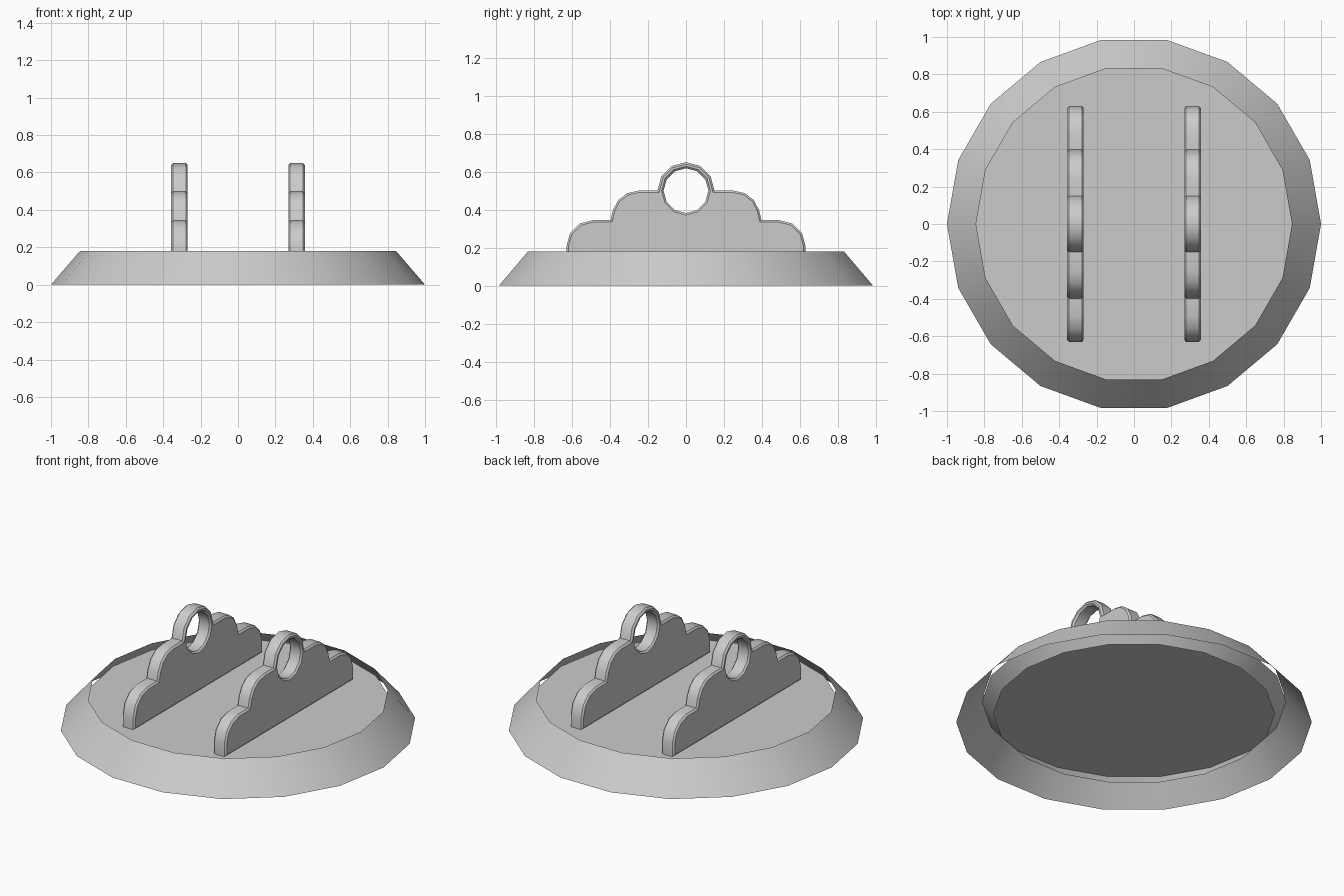
import bpy, bmesh
from math import cos, sin, pi, radians

if "Cube" in bpy.data.objects:
    bpy.data.objects.remove(bpy.data.objects["Cube"])

SIDES = 18
FLOOR_Z = 0.132


def lathe(name, profile, cap=False):
    """Revolve (radius, z) points into a faceted shell; optionally cap the last ring."""
    bm = bmesh.new()
    rings = [[bm.verts.new((r * cos(2 * pi * i / SIDES), r * sin(2 * pi * i / SIDES), z))
              for i in range(SIDES)] for r, z in profile]
    for a, b in zip(rings, rings[1:]):
        for i in range(SIDES):
            j = (i + 1) % SIDES
            bm.faces.new((a[i], a[j], b[j], b[i]))
    if cap:
        bm.faces.new(rings[-1])
    me = bpy.data.meshes.new(name)
    bm.to_mesh(me)
    bm.free()
    ob = bpy.data.objects.new(name, me)
    bpy.context.collection.objects.link(ob)
    return ob


def arc(cy, cz, r, a0, a1, n):
    return [(cy + r * cos(radians(a0 + (a1 - a0) * i / n)),
             cz + r * sin(radians(a0 + (a1 - a0) * i / n))) for i in range(n + 1)]


def finish(ob, angle):
    bpy.ops.object.select_all(action='DESELECT')
    ob.select_set(True)
    bpy.context.view_layer.objects.active = ob
    bpy.ops.object.shade_smooth_by_angle(angle=radians(angle))


# Sloping outer skirt, open underneath
finish(lathe("base_skirt", [(1.0, 0), (0.845, 0.18)]), 30)

# Recessed floor with a short lip tapering inward below it
finish(lathe("base_floor", [(0.79, 0.055), (0.856, FLOOR_Z)], cap=True), 30)

# Stepped, scalloped plate outline (y, z): right half, then mirrored
half = [(0.63, FLOOR_Z)]
half += arc(0.49, 0.205, 0.14, 0, 90, 3)
half += [(0.397, 0.345)] + arc(0.25, 0.36, 0.14, 15, 90, 3)
half += arc(0, 0.5, 0.15, 0, 60, 2)
outline = half + [(0, 0.65)] + [(-y, z) for y, z in reversed(half)]
hole = arc(0, 0.5, 0.118, 360, 30, 11)


def bracket(name, x):
    # Extruded flat outline with a round hole and chamfered edges
    cu = bpy.data.curves.new(name, 'CURVE')
    cu.dimensions = '2D'
    cu.fill_mode = 'BOTH'
    for pts in (outline, hole):
        sp = cu.splines.new('POLY')
        sp.points.add(len(pts) - 1)
        for p, (y, z) in zip(sp.points, pts):
            p.co = (y, z, 0, 1)
        sp.use_cyclic_u = True
    bev = 0.01
    cu.extrude = 0.044 - bev
    cu.bevel_depth = bev
    cu.bevel_resolution = 0
    cu.offset = -bev
    ob = bpy.data.objects.new(name, cu)
    bpy.context.collection.objects.link(ob)
    ob.rotation_euler = (pi / 2, 0, pi / 2)
    ob.location.x = x
    bpy.ops.object.select_all(action='DESELECT')
    ob.select_set(True)
    bpy.context.view_layer.objects.active = ob
    bpy.ops.object.convert(target='MESH')
    ob = bpy.context.object
    bm = bmesh.new()
    bm.from_mesh(ob.data)
    bmesh.ops.remove_doubles(bm, verts=bm.verts, dist=0.0005)
    bmesh.ops.recalc_face_normals(bm, faces=bm.faces)
    bm.to_mesh(ob.data)
    bm.free()
    finish(ob, 35)


bracket("left_bracket", -0.313)
bracket("right_bracket", 0.313)
